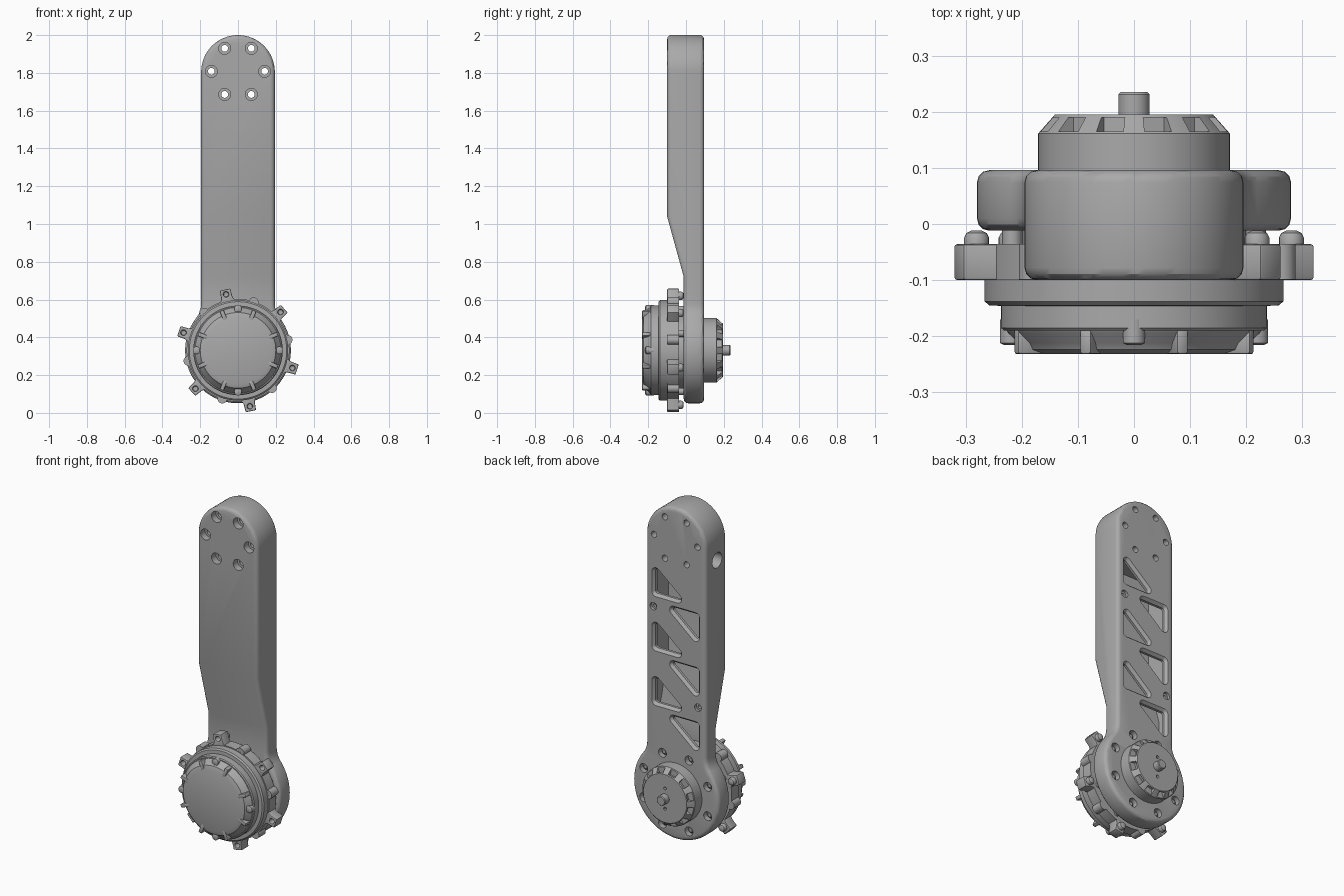
import bpy, bmesh
from math import sin, cos, pi, radians, sqrt
from mathutils import Vector

cube = bpy.data.objects.get("Cube")
if cube:
    bpy.data.objects.remove(cube, do_unlink=True)

grey = bpy.data.materials.new("machined_grey")
grey.use_nodes = True
grey.diffuse_color = (0.4, 0.4, 0.4, 1)
grey.node_tree.nodes["Principled BSDF"].inputs["Base Color"].default_value = (0.4, 0.4, 0.4, 1)

HUB = Vector((0, 0, 0.331))


def loft(name, rings, origin=(0, 0, 0)):
    """Skin a stack of equal-length point rings and cap both ends."""
    bm = bmesh.new()
    rows = [[bm.verts.new(p) for p in ring] for ring in rings]
    n = len(rows[0])
    for a, b in zip(rows, rows[1:]):
        for i in range(n):
            j = (i + 1) % n
            bm.faces.new((a[i], a[j], b[j], b[i]))
    bm.faces.new(rows[0])
    bm.faces.new(rows[-1])
    bmesh.ops.recalc_face_normals(bm, faces=bm.faces)
    mesh = bpy.data.meshes.new(name)
    bm.to_mesh(mesh)
    bm.free()
    mesh.materials.append(grey)
    ob = bpy.data.objects.new(name, mesh)
    ob.location = origin
    bpy.context.collection.objects.link(ob)
    return ob


def lathe(name, profile, origin=HUB, n=64, offset=0):
    """Turn (radius, y) points about the y axis; offset moves it along x."""
    turn = [2 * pi * i / n for i in range(n)]
    return loft(name, [[Vector((offset + r * cos(t), y, r * sin(t))) for t in turn]
                       for r, y in profile], origin)


def prism(name, outline, y0, y1, origin=(0, 0, 0)):
    return loft(name, [[Vector((x, y, z)) for x, z in outline] for y in (y0, y1)], origin)


def side_prism(name, outline, half):
    return loft(name, [[Vector((x, y, z)) for y, z in outline] for x in (-half, half)])


def arc(cx, cz, r, a0, a1, n):
    steps = [radians(a0 + (a1 - a0) * i / n) for i in range(n + 1)]
    return [(cx + r * cos(t), cz + r * sin(t)) for t in steps]


def bake(ob):
    bpy.context.view_layer.update()
    deps = bpy.context.evaluated_depsgraph_get()
    mesh = bpy.data.meshes.new_from_object(ob.evaluated_get(deps))
    ob.modifiers.clear()
    ob.data = mesh


def cut(ob, cutters):
    for c in cutters:
        c.hide_render = True
        m = ob.modifiers.new("cut", "BOOLEAN")
        m.operation, m.solver, m.object = "DIFFERENCE", "EXACT", c
    bake(ob)
    for c in cutters:
        bpy.data.objects.remove(c, do_unlink=True)


def bevel(ob, width, segments, angle=40):
    m = ob.modifiers.new("bevel", "BEVEL")
    m.width, m.segments, m.angle_limit = width, segments, radians(angle)
    m.limit_method = "ANGLE"
    bake(ob)


def around(ob, angles):
    """Place copies about the hub axis, angles measured from +x towards +z."""
    for i, a in enumerate(angles):
        c = ob if i == 0 else ob.copy()
        if i:
            bpy.context.collection.objects.link(c)
        c.rotation_euler.y = -radians(a)


# Arm: rounded top, straight sides, filleted into the round hub plate
W, R, F = 0.195, 0.28, 0.12
rise = sqrt((R + F) ** 2 - (W + F) ** 2)
half = arc(0, HUB.z, R, -90, 38, 24)
half += arc(W + F, HUB.z + rise, F, 217, 180, 6)
half += arc(0, 2 - W, W, 0, 90, 16)
outline = half + [(-x, z) for x, z in reversed(half[1:-1])]
arm = prism("arm", outline, -0.1, 0.096)
cut(arm, [side_prism("front_relief", [(-0.3, -0.2), (-0.012, -0.2), (-0.012, 0.72),
                                      (-0.1, 1.04), (-0.3, 1.04)], 0.5)])
bevel(arm, 0.022, 3)

# Hollow interior of the arm
cuts = [side_prism("cavity", [(0.065, 0.62), (0.065, 1.63), (-0.075, 1.63),
                              (-0.075, 1.05), (0.012, 0.74), (0.012, 0.62)], 0.165)]


def pocket(corners):
    """Rounded triangular window with a chamfered rim."""
    a, b, c = [Vector(p) for p in corners]
    la, lb, lc = (b - c).length, (c - a).length, (a - b).length
    centre = (a * la + b * lb + c * lc) / (la + lb + lc)
    inradius = (lb + lc - la) / 2
    tri = [a, b, c]
    if (b - a).cross(c - a) < 0:
        tri = [a, c, b]

    def ring(r):
        pts = []
        for i, p in enumerate(tri):
            d0 = (p - tri[i - 1]).normalized()
            d1 = (tri[(i + 1) % 3] - p).normalized()
            n0, n1 = Vector((d0.y, -d0.x)), Vector((d1.y, -d1.x))
            mid = centre + (p - centre) * (1 - 0.026 / inradius)
            pts += [mid + n0.slerp(n1, k / 6) * r for k in range(7)]
        return pts
    return loft("window", [[Vector((p.x, y, p.y)) for p in ring(r)]
                           for r, y in ((0.012, 0.04), (0.012, 0.08), (0.026, 0.0961), (0.026, 0.12))])


# Truss windows in the back, alternating sides
for k in range(3):
    low, top = 1.445 - 0.32 * k, 1.42 - 0.32 * k
    cuts.append(pocket([(0.155, low), (0.155, low + 0.2), (-0.085, low)]))
    cuts.append(pocket([(-0.155, top), (-0.155, top - 0.2), (0.085, top)]))

# Counterbored output holes, cover screw holes, hub screw holes, cable hole
for k in range(6):
    t = radians(60 * k)
    at = (0.141 * cos(t), 0, 1.808 + 0.141 * sin(t))
    cuts.append(lathe("bore", [(0.032, -0.2), (0.032, -0.06), (0.018, -0.06), (0.018, 0.2)], at, 20))
for x, z in ((0.145, 1.385), (-0.145, 0.865)):
    cuts.append(lathe("bore", [(0.01, 0.05), (0.01, 0.08), (0.022, 0.08), (0.022, 0.2)], (x, 0, z), 20))
for k in range(8):
    t = radians(22.5 + 45 * k)
    cuts.append(lathe("bore", [(0.026, 0.065), (0.026, 0.2)],
                      HUB + Vector((0.225 * cos(t), 0, 0.225 * sin(t))), 20))
ring = arc(-0.01, 1.705, 0.045, 0, 345, 23)
cuts.append(side_prism("cable_hole", ring, 0.06))
cuts[-1].location.x = -0.2
cut(arm, cuts)

# Screw heads seated in the hub plate
around(lathe("hub_screw", [(0.018, 0.06), (0.018, 0.074), (0.01, 0.08)], n=16, offset=0.225),
       [22.5 + 45 * k for k in range(8)])

# Rear motor boss with vent notches around its cone
boss = lathe("rear_boss", [(0.171, 0.06), (0.171, 0.161), (0.141, 0.195)])
vents = []
for k in range(12):
    v = prism("vent", [(0.133, -0.02), (0.2, -0.03), (0.2, 0.03), (0.133, 0.02)], 0.165, 0.19, HUB)
    v.rotation_euler.y = radians(30 * k + 15)
    vents.append(v)
vents += [lathe("pin_hole", [(0.009, 0.18), (0.009, 0.22)], HUB + Vector((0, 0, z)), 12)
          for z in (-0.06, 0.06)]
cut(boss, vents)
lathe("shaft", [(0.028, 0.18), (0.028, 0.231), (0.024, 0.235)], n=32)

# Motor flange, housing and front cap
lathe("spacer", [(0.2, -0.04), (0.2, 0.0)])
flange = lathe("motor_flange", [(0.272, -0.1), (0.272, -0.036)], n=72)
lathe("motor_housing", [(0.262, -0.095), (0.266, -0.1), (0.266, -0.138), (0.258, -0.145),
                        (0.237, -0.146), (0.237, -0.185), (0.232, -0.19), (0.1, -0.191)], n=72)
lathe("front_cap", [(0.228, -0.188), (0.225, -0.194), (0.206, -0.212), (0.2, -0.224),
                    (0.176, -0.232)], n=72)

# Mounting tabs with holes and domed bolts, and small lobes between them
TABS = [42 + 60 * k for k in range(6)]
tab = prism("mounting_tab", [(0.25, -0.045), (0.285, -0.03), (0.329, -0.028),
                             (0.329, 0.028), (0.285, 0.03), (0.25, 0.045)], -0.1, -0.036, HUB)
cut(tab, [lathe("hole", [(0.014, -0.12), (0.014, -0.06)], n=16, offset=0.303)])
bevel(tab, 0.005, 2)
around(tab, TABS)
around(lathe("tab_bolt", [(0.022, -0.037), (0.022, -0.024), (0.018, -0.016), (0.01, -0.012)],
             n=20, offset=0.295), TABS)
around(lathe("flange_lobe", [(0.026, -0.099), (0.026, -0.036)], n=24, offset=0.268),
       [a + 30 for a in TABS])
around(lathe("standoff", [(0.018, -0.04), (0.018, 0.0)], n=16, offset=0.235),
       [22.5 + 45 * k for k in range(8)])

# Cap ribs and cap screws
rib = prism("cap_rib", [(0.165, -0.011), (0.228, -0.011), (0.228, 0.011), (0.165, 0.011)],
            -0.185, -0.232, HUB)
bevel(rib, 0.005, 2)
around(rib, [22.5 + 45 * k for k in range(8)])
around(lathe("cap_screw", [(0.02, -0.17), (0.02, -0.212), (0.012, -0.216)], n=20, offset=0.219),
       [90 * k for k in range(4)])

# Smooth shading with crisp edges
for ob in bpy.context.scene.objects:
    ob.select_set(ob.type == "MESH")
bpy.context.view_layer.objects.active = arm
bpy.ops.object.shade_smooth_by_angle(angle=radians(30))
